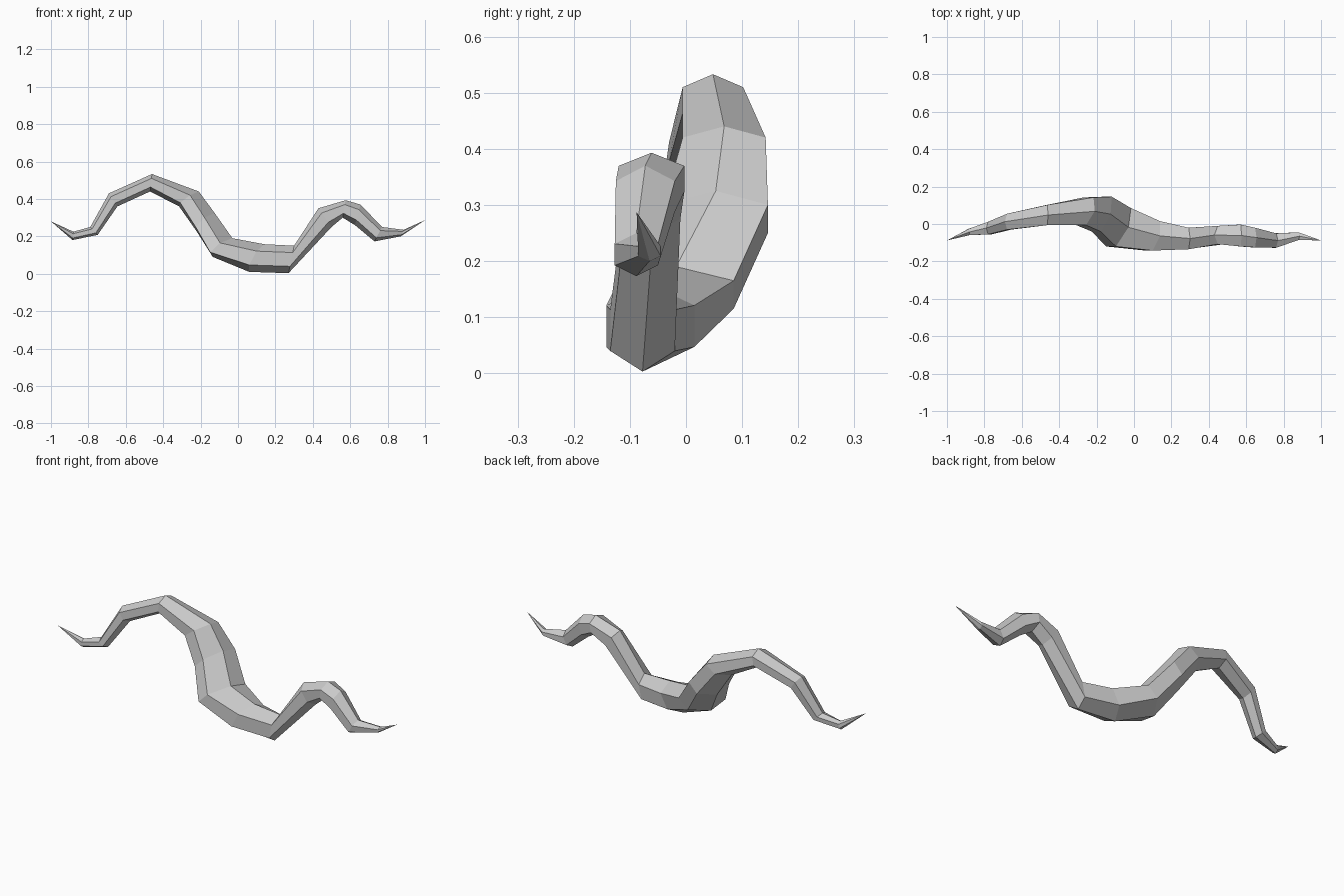
import bpy, bmesh, math
from mathutils import Vector

if "Cube" in bpy.data.objects:
    bpy.data.objects.remove(bpy.data.objects["Cube"])

SIDES = 6
# Rings along the body: top x, top z, bottom x, bottom z, front y, back y, yaw shift
RINGS = [
    (-.88, .225, -.885, .18, -.06, -.025, 0),
    (-.79, .25, -.75, .208, -.055, .012, 0),
    (-.69, .43, -.645, .36, -.03, .055, 0),
    (-.46, .533, -.47, .44, -.006, .102, 0),
    (-.21, .44, -.315, .36, -.006, .142, .02),
    (-.125, .325, -.22, .225, -.04, .146, .03),
    (-.03, .19, -.135, .09, -.12, .085, .04),
    (.14, .158, .06, .01, -.142, .015, .02),
    (.30, .15, .27, .003, -.135, -.02, 0),
    (.43, .35, .50, .25, -.108, -.01, 0),
    (.575, .393, .56, .30, -.12, -.003, 0),
    (.655, .37, .625, .26, -.125, -.02, 0),
    (.77, .25, .73, .173, -.127, -.05, 0),
    (.885, .235, .87, .20, -.085, -.045, 0),
]


def ring_points(r):
    tx, tz, bx, bz, yf, yb, yaw = r
    mid = Vector(((tx + bx) / 2, (yf + yb) / 2, (tz + bz) / 2))
    up = Vector((tx - bx, 0, tz - bz)) / 2
    side = Vector((yaw, (yb - yf) / 2, 0)) / math.sin(math.tau / SIDES)
    angles = [math.tau * i / SIDES for i in range(SIDES)]
    return [mid + up * math.cos(a) + side * math.sin(a) for a in angles]


# Body tube skinned over the rings, closed by a pointed tip at each end
bm = bmesh.new()
loops = [[bm.verts.new(p) for p in ring_points(r)] for r in RINGS]
for a, b in zip(loops, loops[1:]):
    for i in range(SIDES):
        j = (i + 1) % SIDES
        bm.faces.new((a[i], a[j], b[j], b[i]))
for loop, tip in ((loops[0], (-1, -.088, .28)), (loops[-1], (1, -.088, .287))):
    v = bm.verts.new(tip)
    for i in range(SIDES):
        bm.faces.new((loop[i], loop[(i + 1) % SIDES], v))
bmesh.ops.recalc_face_normals(bm, faces=bm.faces)

mesh = bpy.data.meshes.new("worm_body")
bm.to_mesh(mesh)
bm.free()
bpy.context.collection.objects.link(bpy.data.objects.new("worm_body", mesh))
